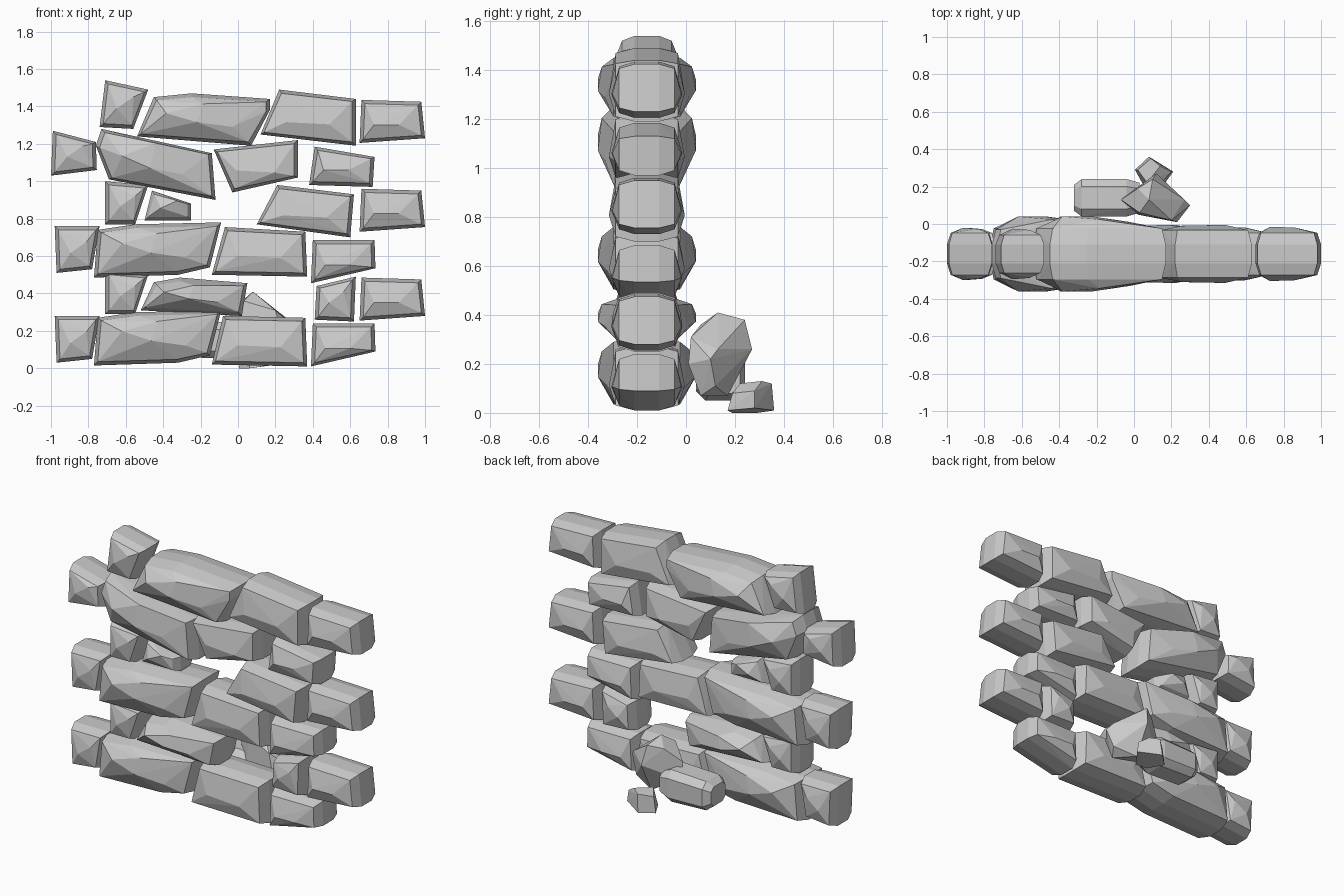
import bpy, bmesh, math

MID_Y = -0.16


def hull_object(name, points):
    bm = bmesh.new()
    for p in points:
        bm.verts.new(p)
    res = bmesh.ops.convex_hull(bm, input=bm.verts[:])
    junk = {g for g in res["geom_interior"] + res["geom_unused"]
            if isinstance(g, bmesh.types.BMVert)}
    bmesh.ops.delete(bm, geom=list(junk), context='VERTS')
    bmesh.ops.dissolve_limit(bm, angle_limit=math.radians(3),
                             verts=bm.verts[:], edges=bm.edges[:])
    bmesh.ops.recalc_face_normals(bm, faces=bm.faces[:])
    me = bpy.data.meshes.new(name)
    bm.to_mesh(me)
    bm.free()
    ob = bpy.data.objects.new(name, me)
    bpy.context.collection.objects.link(ob)
    return ob


def stone(name, outline, half, shoulder, ridge, dz=0.0, inset=0.02):
    """Chiselled stone: core outline, inset shoulder ring and a ridge on both faces."""
    xs = [p[0] for p in outline]
    zs = [p[1] for p in outline]
    x0, x1, z0, z1 = min(xs), max(xs), min(zs), max(zs)
    cx, cz = (x0 + x1) / 2, (z0 + z1) / 2
    kx, kz = 1 - 2 * inset / (x1 - x0), 1 - 2 * inset / (z1 - z0)
    pts = []
    for s in (-1, 1):
        for x, z in outline:
            pts.append((x, MID_Y + s * 0.05, z + dz))
            pts.append((cx + (x - cx) * kx, MID_Y + s * half * shoulder,
                        cz + (z - cz) * kz + dz))
        for u, v, d in ridge:
            pts.append((x0 + (x1 - x0) * u, MID_Y + s * half * d,
                        z0 + (z1 - z0) * v + dz))
    return hull_object(name, pts)


# ridge layouts: (fraction along x, fraction along z, share of depth)
LONG = [(0.22, 0.62, 1.0), (0.45, 0.45, 1.0), (0.72, 0.36, 0.86), (0.5, 0.8, 0.92)]
BLOCK = [(0.27, 0.42, 0.97), (0.72, 0.38, 1.0)]
END = [(0.22, 0.42, 1.0), (0.6, 0.42, 0.97)]
LEFT = [(0.35, 0.42, 1.0), (0.7, 0.66, 0.95)]

# left end stones
for i, dz in enumerate((0, 0.48)):
    stone(f"left_end_stone_{i}", [(-0.98, 0.28), (-0.74, 0.28), (-0.78, 0.05),
          (-0.97, 0.03)], 0.14, 0.8, LEFT, dz)
stone("left_end_stone_2", [(-0.99, 1.27), (-0.76, 1.21), (-0.755, 1.06), (-1.0, 1.03)],
      0.14, 0.8, LEFT)
for i, dz in enumerate((0, 0.48)):
    stone(f"left_inner_stone_{i}", [(-0.71, 0.52), (-0.48, 0.50), (-0.55, 0.29),
          (-0.71, 0.29)], 0.14, 0.8, LEFT, dz)
stone("left_top_stone", [(-0.71, 1.54), (-0.48, 1.49), (-0.56, 1.28), (-0.74, 1.29)],
      0.135, 0.75, LEFT)

# long stones
for i, dz in enumerate((0, 0.47)):
    stone(f"long_stone_{i}", [(-0.75, 0.27), (-0.55, 0.30), (-0.09, 0.31), (-0.15, 0.07),
          (-0.32, 0.03), (-0.77, 0.015)], 0.2, 0.68, LONG, dz)
stone("long_stone_2", [(-0.45, 0.46), (-0.31, 0.485), (0.05, 0.455), (0.02, 0.28),
      (-0.52, 0.31)], 0.2, 0.62, LONG)
stone("long_stone_3", [(-0.73, 1.28), (-0.58, 1.24), (-0.14, 1.15), (-0.12, 0.90),
      (-0.69, 1.01), (-0.76, 1.19)], 0.2, 0.65, LONG)
stone("long_stone_4", [(-0.45, 1.45), (-0.25, 1.47), (0.17, 1.44), (0.17, 1.38),
      (0.07, 1.19), (-0.54, 1.24)], 0.2, 0.68, LONG)

# middle blocks
blocks = [
    [(-0.08, 0.28), (0.36, 0.27), (0.37, 0.01), (-0.14, 0.02)],
    [(-0.07, 0.755), (0.36, 0.73), (0.37, 0.49), (-0.14, 0.50)],
    [(-0.13, 1.17), (0.32, 1.22), (0.32, 1.02), (-0.03, 0.94)],
    [(0.21, 0.98), (0.62, 0.93), (0.60, 0.70), (0.10, 0.77)],
    [(0.22, 1.49), (0.63, 1.44), (0.63, 1.19), (0.12, 1.25)],
]
for i, outline in enumerate(blocks):
    stone(f"middle_block_{i}", outline, 0.155, 0.82, BLOCK)
stone("gap_chip", [(-0.46, 0.95), (-0.25, 0.88), (-0.25, 0.79), (-0.50, 0.79)],
      0.14, 0.7, LEFT)
stone("gap_stone", [(0.42, 0.44), (0.63, 0.49), (0.62, 0.25), (0.41, 0.26)],
      0.145, 0.8, LEFT)

# right end stones
for i, dz in enumerate((0, 0.445)):
    stone(f"right_inner_stone_{i}", [(0.40, 0.24), (0.73, 0.24), (0.735, 0.09),
          (0.39, 0.01)], 0.145, 0.78, END, dz)
stone("right_inner_stone_2", [(0.41, 1.185), (0.73, 1.13), (0.72, 0.97), (0.38, 0.98)],
      0.145, 0.78, END)
for i, dz in enumerate((0, 0.475, 0.95)):
    stone(f"right_end_stone_{i}", [(0.66, 0.485), (0.98, 0.475), (1.0, 0.28),
          (0.65, 0.255)], 0.145, 0.78, END, dz)

# fallen rubble behind the wall
hull_object("rubble_large", [
    (-0.07, 0.13, 0.28), (-0.06, 0.14, 0.17), (0.03, 0.06, 0.36), (0.02, 0.05, 0.12),
    (0.12, 0.27, 0.26), (0.10, 0.24, 0.38), (0.08, 0.13, 0.41), (0.02, 0.19, 0.36),
    (0.30, 0.10, 0.22), (0.27, 0.13, 0.26), (0.23, 0.01, 0.20), (0.20, 0.02, 0.31),
    (0.22, 0.06, 0.07), (0.12, 0.17, 0.07), (0.26, 0.12, 0.11)])
hull_object("rubble_slab", [
    (x, 0.14 + sy * w, 0.15 + sz * h)
    for x, w, h in ((-0.32, 0.07, 0.06), (-0.28, 0.10, 0.09), (-0.04, 0.10, 0.10),
                    (0.03, 0.08, 0.07))
    for sy, sz in ((-1, -0.6), (-1, 0.6), (1, -0.6), (1, 0.6),
                   (-0.6, 1), (0.6, 1), (-0.6, -1), (0.6, -1))])
hull_object("rubble_small", [
    (0.005, 0.29, 0.0), (0.02, 0.29, 0.10), (0.08, 0.36, 0.01), (0.09, 0.35, 0.12),
    (0.21, 0.28, 0.02), (0.20, 0.28, 0.09), (0.13, 0.17, 0.01), (0.12, 0.19, 0.08),
    (0.07, 0.22, 0.12), (0.14, 0.31, 0.13), (0.06, 0.19, 0.0)])
